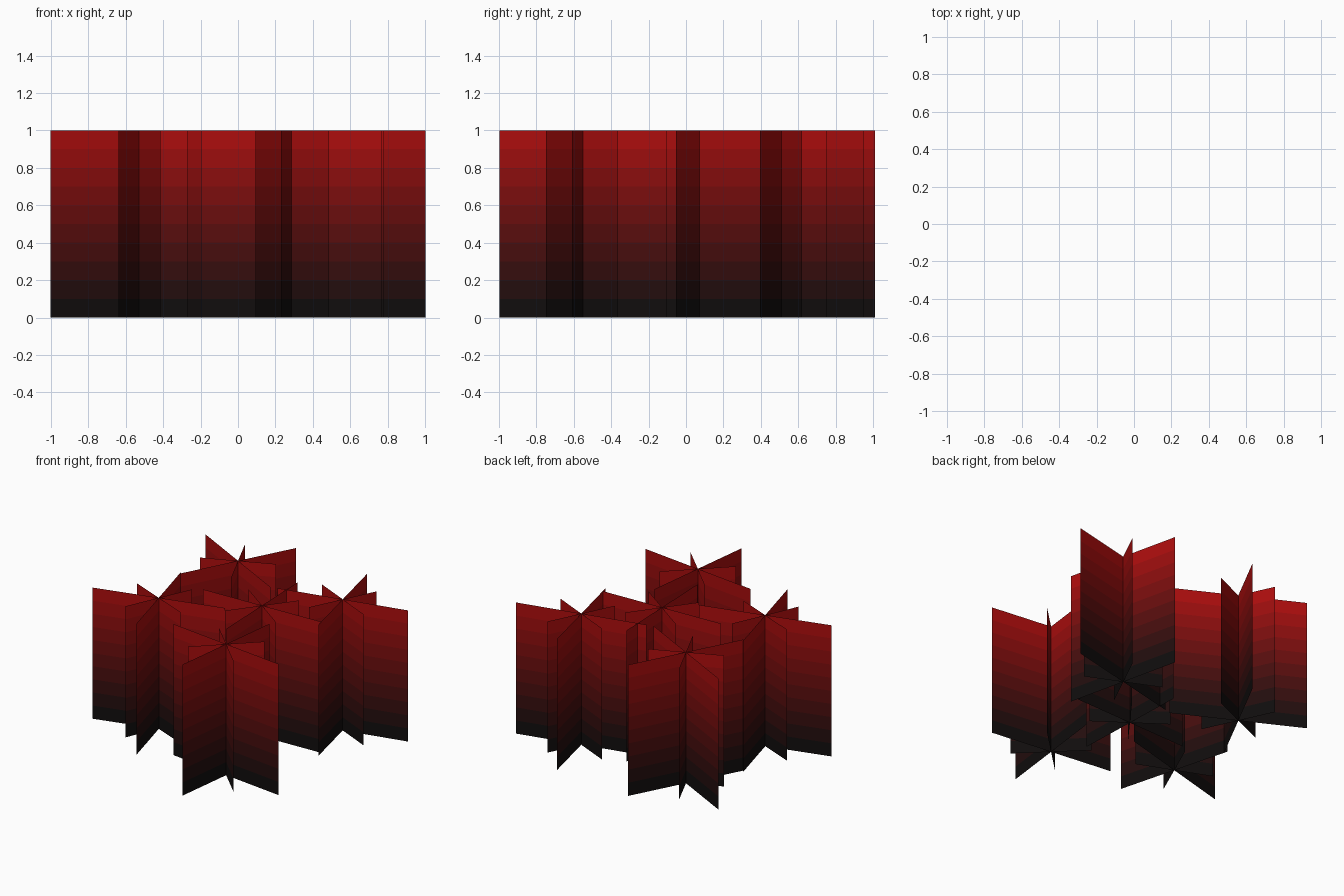
import bpy, math

if "Cube" in bpy.data.objects:
    bpy.data.objects.remove(bpy.data.objects["Cube"])

BANDS = 10      # colour steps from dark base to red top
HEIGHT = 1.0

# Gradient materials, dark at the ground and red at the top
mats = []
for i in range(BANDS):
    t = (i + 0.5) / BANDS
    m = bpy.data.materials.new(f"red_fade_{i}")
    red = (0.06 + 0.64 * t) ** 2.2
    m.diffuse_color = (red, 0.004, 0.004, 1)
    m.use_nodes = True
    m.node_tree.nodes["Principled BSDF"].inputs["Base Color"].default_value = m.diffuse_color
    mats.append(m)

# Sheets in one cluster: (angle offset in degrees, half width)
SHEETS = [(0, 0.488), (-37.5, 0.28), (-90, 0.45), (-129, 0.268)]

# Clusters: (name, x, y, rotation in degrees)
CLUSTERS = [
    ("left_cluster", -0.53, -0.198, 15),
    ("right_cluster", 0.526, 0.511, 13),
    ("front_cluster", 0.286, -0.551, -7),
    ("back_cluster", -0.428, 0.612, -27.5),
    ("middle_cluster", 0.127, 0.108, 2),
]


def crossed_sheets(name, x, y, rotation):
    """Flat upright sheets crossing on one vertical axis."""
    verts, faces, bands = [], [], []
    for offset, half in SHEETS:
        a = math.radians(rotation + offset)
        dx, dy = half * math.cos(a), half * math.sin(a)
        base = len(verts)
        for i in range(BANDS + 1):
            z = HEIGHT * i / BANDS
            verts += [(-dx, -dy, z), (dx, dy, z)]
        for i in range(BANDS):
            k = base + 2 * i
            faces.append((k, k + 1, k + 3, k + 2))
            bands.append(i)
    mesh = bpy.data.meshes.new(name)
    mesh.from_pydata(verts, [], faces)
    for m in mats:
        mesh.materials.append(m)
    for poly, band in zip(mesh.polygons, bands):
        poly.material_index = band
    obj = bpy.data.objects.new(name, mesh)
    obj.location = (x, y, 0)
    bpy.context.collection.objects.link(obj)


for cluster in CLUSTERS:
    crossed_sheets(*cluster)
